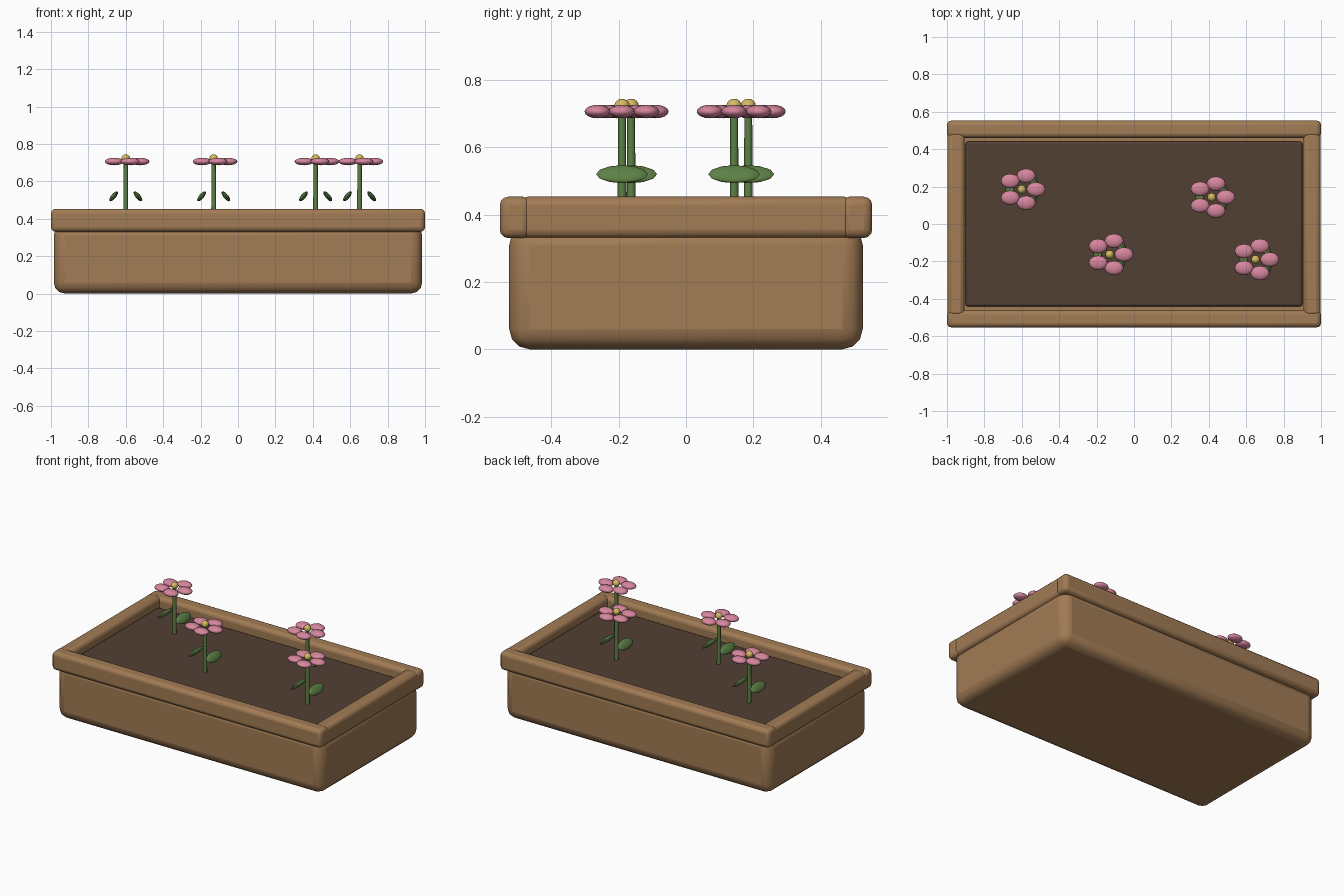
import bpy
from math import cos, sin, pi, radians

if "Cube" in bpy.data.objects:
    bpy.data.objects.remove(bpy.data.objects["Cube"])


def mat(name, rgb):
    m = bpy.data.materials.new(name)
    m.diffuse_color = (*rgb, 1)
    m.use_nodes = True
    m.node_tree.nodes["Principled BSDF"].inputs["Base Color"].default_value = m.diffuse_color
    return m


WOOD = mat("wood", (0.36, 0.20, 0.09))
SOIL = mat("soil", (0.085, 0.05, 0.034))
GREEN = mat("green", (0.11, 0.22, 0.06))
PINK = mat("pink", (0.68, 0.24, 0.34))
YELLOW = mat("yellow", (0.68, 0.50, 0.12))


def finish(name, material, angle):
    ob = bpy.context.object
    ob.name = name
    ob.data.materials.append(material)
    bpy.ops.object.transform_apply(location=False, rotation=False, scale=True)
    bpy.ops.object.shade_smooth_by_angle(angle=radians(angle))
    return ob


def box(name, lo, hi, bevel, material):
    bpy.ops.mesh.primitive_cube_add(size=1, location=[(a + b) / 2 for a, b in zip(lo, hi)])
    bpy.context.object.scale = [b - a for a, b in zip(lo, hi)]
    ob = finish(name, material, 40)
    mod = ob.modifiers.new("bevel", 'BEVEL')
    mod.width, mod.segments = bevel, 3


def blob(name, loc, radii, material, tilt=0):
    bpy.ops.mesh.primitive_uv_sphere_add(segments=12, ring_count=8, radius=1,
                                         location=loc, rotation=(0, tilt, 0))
    bpy.context.object.scale = radii
    finish(name, material, 60)


# Planter body and soil
box("planter_body", (-0.985, -0.525, 0), (0.985, 0.525, 0.37), 0.06, WOOD)
box("soil", (-0.9, -0.44, 0.3), (0.9, 0.44, 0.40), 0.012, SOIL)

# Rim: long rails front and back, short rails between them
for s, side in ((-1, "front"), (1, "back")):
    y = sorted((s * 0.46, s * 0.553))
    box(side + "_rail", (-1, y[0], 0.33), (1, y[1], 0.453), 0.025, WOOD)
for s, side in ((-1, "left"), (1, "right")):
    x = sorted((s * 0.905, s * 0.998))
    box(side + "_rail", (x[0], -0.495, 0.33), (x[1], 0.495, 0.453), 0.025, WOOD)

# Flowers: stem, two drooping leaves, five petals, centre
for fx, fy in ((-0.6, 0.185), (-0.13, -0.163), (0.415, 0.143), (0.65, -0.19)):
    bpy.ops.mesh.primitive_cone_add(vertices=8, radius1=0.0135, radius2=0.0115, depth=0.33,
                                    location=(fx, fy, 0.545))
    finish("stem", GREEN, 50)
    for s in (-1, 1):
        blob("leaf", (fx + s * 0.065, fy, 0.52), (0.033, 0.077, 0.013), GREEN, s * radians(50))
    for i in range(5):
        a = i * 2 * pi / 5
        blob("petal", (fx + 0.076 * cos(a), fy + 0.076 * sin(a), 0.706),
             (0.051, 0.039, 0.02), PINK)
    blob("flower_centre", (fx, fy, 0.722), (0.023, 0.023, 0.022), YELLOW)
